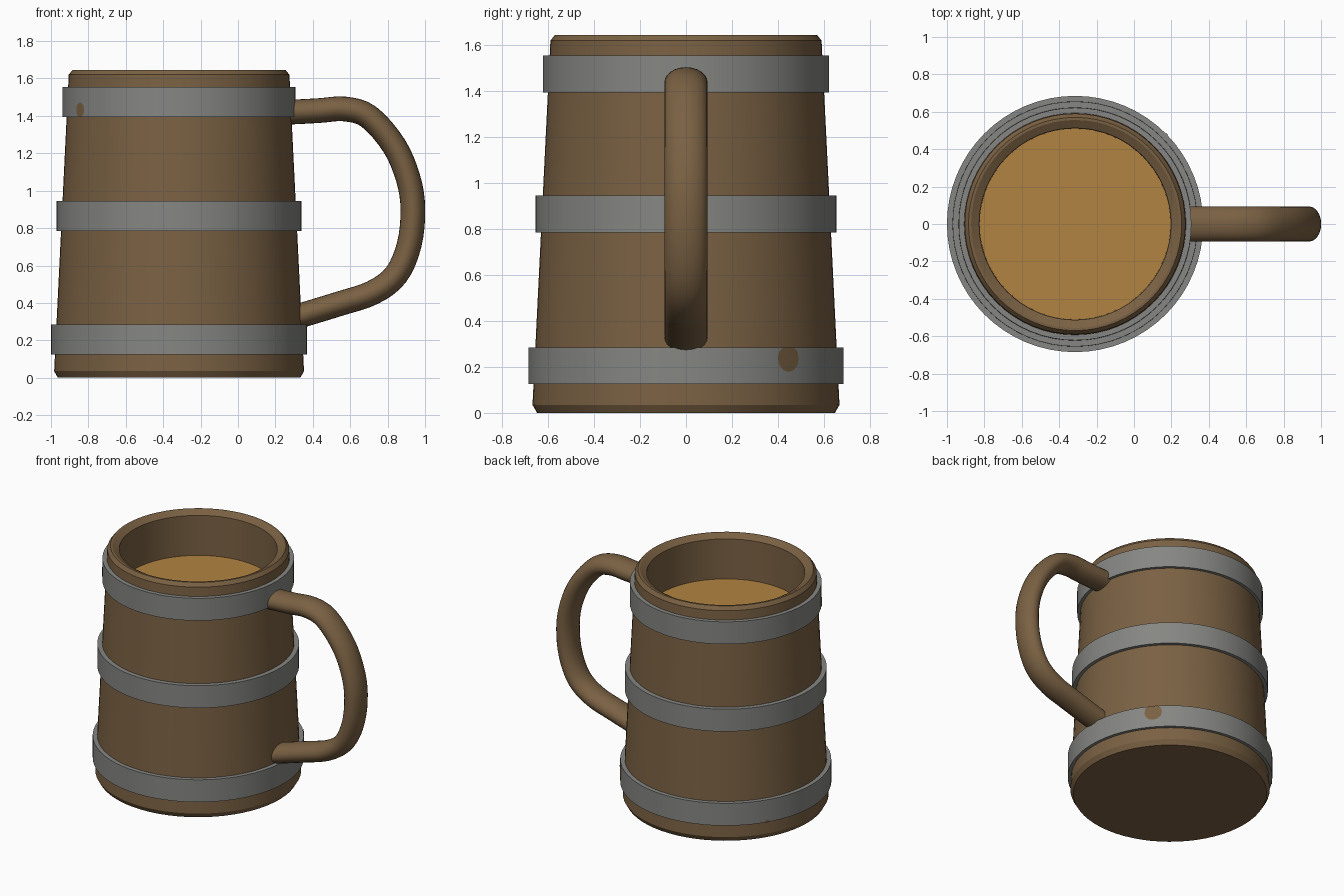
import bpy, bmesh, math
from mathutils import Vector

if "Cube" in bpy.data.objects:
    bpy.data.objects.remove(bpy.data.objects["Cube"])

CX = -0.315      # mug axis
SEG = 64


def material(name, rgb):
    lin = [((c / 255 + 0.055) / 1.055) ** 2.4 for c in rgb]
    m = bpy.data.materials.new(name)
    m.diffuse_color = (*lin, 1)
    m.use_nodes = True
    m.node_tree.nodes["Principled BSDF"].inputs["Base Color"].default_value = m.diffuse_color
    return m


WOOD = material("brown wood", (122, 97, 67))
METAL = material("grey iron", (134, 134, 131))
ALE = material("amber ale", (178, 131, 65))


def finish(name, bm, mat, angle=25):
    bmesh.ops.recalc_face_normals(bm, faces=bm.faces)
    me = bpy.data.meshes.new(name)
    bm.to_mesh(me)
    bm.free()
    me.materials.append(mat)
    ob = bpy.data.objects.new(name, me)
    bpy.context.collection.objects.link(ob)
    bpy.ops.object.select_all(action='DESELECT')
    ob.select_set(True)
    bpy.context.view_layer.objects.active = ob
    bpy.ops.object.shade_smooth_by_angle(angle=math.radians(angle))
    return ob


def lathe(name, profile, mat, closed=False, cap_ends=False):
    bm = bmesh.new()
    rings = [[bm.verts.new((CX + r * math.cos(2 * math.pi * i / SEG),
                            r * math.sin(2 * math.pi * i / SEG), z))
              for i in range(SEG)] for r, z in profile]
    pairs = list(zip(rings, rings[1:])) + ([(rings[-1], rings[0])] if closed else [])
    for a, b in pairs:
        for i in range(SEG):
            j = (i + 1) % SEG
            bm.faces.new((a[i], a[j], b[j], b[i]))
    if cap_ends:
        bm.faces.new(rings[0])
        bm.faces.new(rings[-1])
    return finish(name, bm, mat)


# Tapered wooden body, hollow with a chamfered rim
lathe("mug_body", [(0.648, 0), (0.668, 0.035), (0.59, 1.62), (0.57, 1.645),
                   (0.556, 1.645), (0.513, 1.62), (0.51, 1.30)], WOOD, cap_ends=True)

# Drink surface
bm = bmesh.new()
bmesh.ops.create_circle(bm, cap_ends=True, segments=SEG, radius=0.511)
bmesh.ops.translate(bm, verts=bm.verts, vec=(CX, 0, 1.335))
finish("drink", bm, ALE)

# Iron hoops
for name, r, z in (("bottom_hoop", 0.685, 0.125), ("middle_hoop", 0.655, 0.785),
                   ("top_hoop", 0.622, 1.395)):
    lathe(name, [(r, z), (r, z + 0.16), (r - 0.05, z + 0.16), (r - 0.05, z)],
          METAL, closed=True)


# Worn brown spots, thin curved plates on the hoops
def worn_spot(name, r, angle, z, w, h, zmin, zmax):
    bm = bmesh.new()
    pts = []
    for k in range(12):
        t = 2 * math.pi * k / 12
        a = angle + w / 2 * math.cos(t) / r
        zz = min(max(z + h / 2 * math.sin(t), zmin), zmax)
        pts.append(bm.verts.new((CX + (r + 0.003) * math.cos(a),
                                 (r + 0.003) * math.sin(a), zz)))
    c = bm.verts.new((CX + (r + 0.003) * math.cos(angle), (r + 0.003) * math.sin(angle),
                      min(max(z, zmin), zmax)))
    for k in range(12):
        tri = (c, pts[k], pts[(k + 1) % 12])
        if len({tuple(round(x, 5) for x in v.co) for v in tri}) == 3:
            bm.faces.new(tri)
    # make the plate face outward
    me_ob = finish(name, bm, WOOD)
    out = Vector((math.cos(angle), math.sin(angle), 0))
    if sum((p.normal.dot(out) for p in me_ob.data.polygons)) < 0:
        me_ob.data.flip_normals()


worn_spot("worn_spot_top", 0.622, math.radians(212), 1.432, 0.08, 0.08, 1.395, 1.555)
worn_spot("worn_spot_bottom", 0.685, math.radians(40.5), 0.238, 0.12, 0.12, 0.125, 0.285)
worn_spot("worn_spot_back", 0.685, math.radians(148), 0.128, 0.035, 0.03, 0.125, 0.285)

# Handle: elliptical section swept along a smooth path in the xz plane
path = [(0.24, 1.418), (0.43, 1.428), (0.57, 1.437), (0.70, 1.395), (0.835, 1.24),
        (0.91, 1.065), (0.935, 0.9), (0.915, 0.71), (0.845, 0.55), (0.72, 0.455),
        (0.54, 0.395), (0.30, 0.322)]
P = [Vector(p) for p in path]
P = [2 * P[0] - P[1]] + P + [2 * P[-1] - P[-2]]
samples = []
for i in range(1, len(P) - 2):
    a, b, c, d = P[i - 1:i + 3]
    for k in range(4):
        t = k / 4
        samples.append(0.5 * (2 * b + (c - a) * t + (2 * a - 5 * b + 4 * c - d) * t * t
                              + (3 * b - a - 3 * c + d) * t ** 3))
samples.append(P[-2])
bm = bmesh.new()
N = 24
rings = []
for i, p in enumerate(samples):
    tan = (samples[min(i + 1, len(samples) - 1)] - samples[max(i - 1, 0)]).normalized()
    nrm = Vector((-tan.y, tan.x))
    ring = []
    for k in range(N):
        t = 2 * math.pi * k / N
        q = p + nrm * 0.066 * math.cos(t)
        ring.append(bm.verts.new((q.x, 0.094 * math.sin(t), q.y)))
    rings.append(ring)
for a, b in zip(rings, rings[1:]):
    for k in range(N):
        j = (k + 1) % N
        bm.faces.new((a[k], a[j], b[j], b[k]))
bm.faces.new(rings[0])
bm.faces.new(rings[-1])
finish("handle", bm, WOOD, 40)
